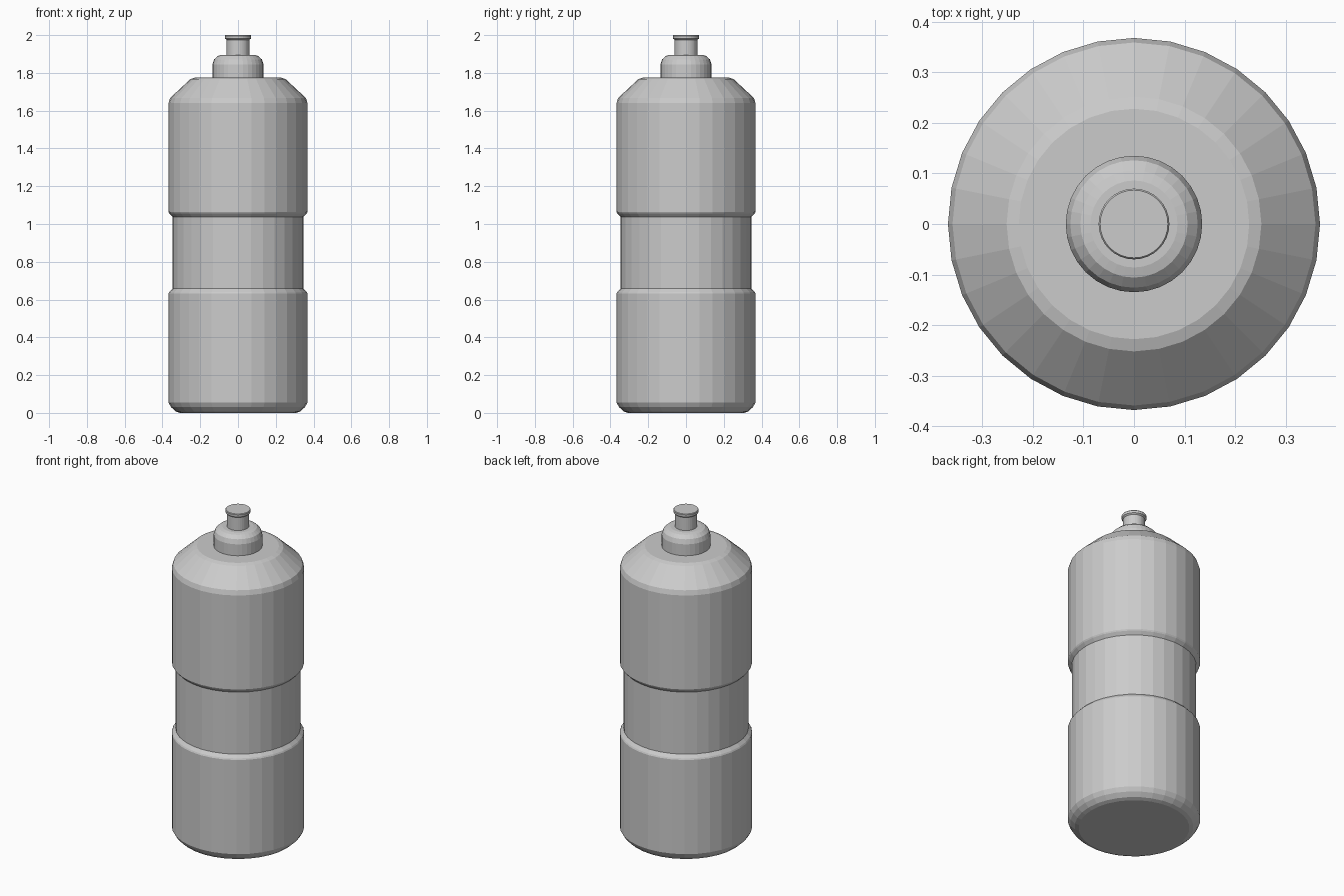
import bpy, bmesh
from math import cos, sin, tau

if "Cube" in bpy.data.objects:
    bpy.data.objects.remove(bpy.data.objects["Cube"])

SIDES = 32


def lathe(name, profile):
    """Revolve (radius, height) points about z into a closed faceted solid."""
    bm = bmesh.new()
    rings = [[bm.verts.new((r * cos(tau * i / SIDES), r * sin(tau * i / SIDES), z))
              for i in range(SIDES)] for r, z in profile]
    for low, high in zip(rings, rings[1:]):
        for i in range(SIDES):
            j = (i + 1) % SIDES
            bm.faces.new((low[i], low[j], high[j], high[i]))
    bm.faces.new(rings[0][::-1])
    bm.faces.new(rings[-1])
    mesh = bpy.data.meshes.new(name)
    bm.to_mesh(mesh)
    bm.free()
    obj = bpy.data.objects.new(name, mesh)
    bpy.context.collection.objects.link(obj)
    return obj


# Body: rounded base, recessed grip band, sloped shoulder
lathe("bottle_body", [
    (0.308, 0.0), (0.330, 0.008), (0.354, 0.030), (0.368, 0.055),
    (0.368, 0.632), (0.364, 0.640), (0.347, 0.658),
    (0.347, 1.038), (0.364, 1.056), (0.368, 1.064),
    (0.368, 1.640), (0.359, 1.668), (0.252, 1.767), (0.228, 1.775),
])

# Cap: short cylinder with a rounded top edge
lathe("cap", [
    (0.135, 1.775), (0.135, 1.845), (0.126, 1.872), (0.106, 1.890), (0.086, 1.895),
])

# Spout: narrow stem with a flared rim
lathe("spout", [
    (0.061, 1.895), (0.061, 1.975), (0.069, 1.982), (0.070, 1.996), (0.067, 2.0),
])
